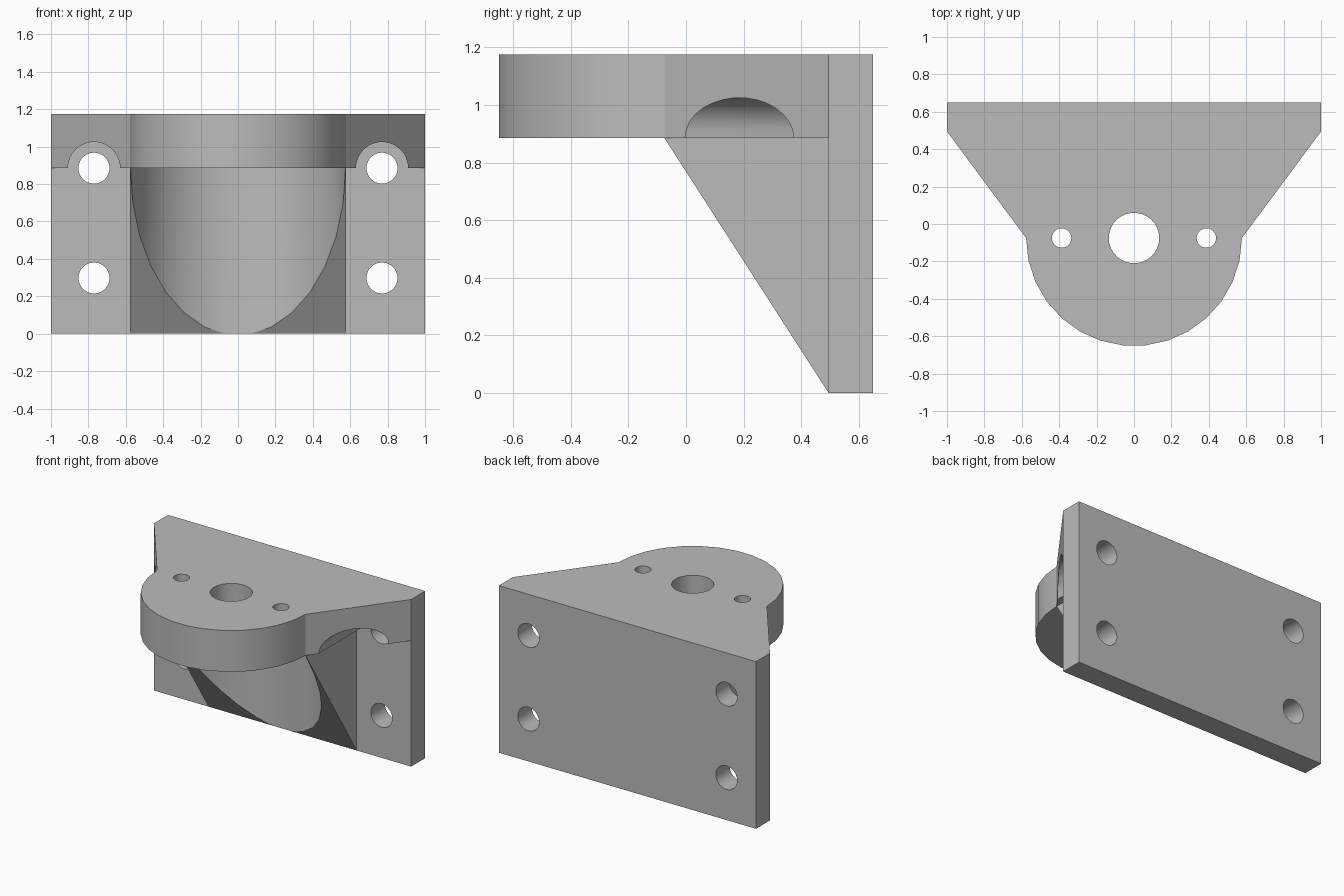
import bpy, bmesh
from math import cos, sin, radians
from mathutils import Matrix

cube = bpy.data.objects.get("Cube")
if cube:
    bpy.data.objects.remove(cube, do_unlink=True)

HALF = 1.0          # half width of the wall plate
BACK, FACE = 0.65, 0.495
TOP, UNDER = 1.175, 0.885
CY, R = -0.075, 0.577   # centre and radius of the rounded shelf nose

grey = bpy.data.materials.new("light grey")
grey.use_nodes = True
GREY = (0.5, 0.5, 0.5, 1)
grey.diffuse_color = GREY
grey.node_tree.nodes["Principled BSDF"].inputs["Base Color"].default_value = GREY


def prism(name, points, offset):
    """Solid made by sweeping a closed outline along an offset."""
    bm = bmesh.new()
    face = bm.faces.new([bm.verts.new(p) for p in points])
    swept = bmesh.ops.extrude_face_region(bm, geom=[face])["geom"]
    verts = [g for g in swept if isinstance(g, bmesh.types.BMVert)]
    bmesh.ops.translate(bm, verts=verts, vec=offset)
    bmesh.ops.recalc_face_normals(bm, faces=bm.faces)
    mesh = bpy.data.meshes.new(name)
    bm.to_mesh(mesh)
    bm.free()
    mesh.materials.append(grey)
    obj = bpy.data.objects.new(name, mesh)
    bpy.context.collection.objects.link(obj)
    return obj


def drill_down(name, x, radius, low, high):
    """Upright cylinder on the nose axis line."""
    ring = [(x + radius * cos(radians(12 * i)), CY + radius * sin(radians(12 * i)), low)
            for i in range(30)]
    return prism(name, ring, (0, 0, high - low))


def drill_back(name, x, z, radius, front, back):
    """Cylinder running front to back."""
    ring = [(x + radius * cos(radians(12 * i)), front, z + radius * sin(radians(12 * i)))
            for i in range(30)]
    return prism(name, ring, (0, back - front, 0))


def combine(body, tool, operation):
    mod = body.modifiers.new("combine", 'BOOLEAN')
    mod.object, mod.operation, mod.solver = tool, operation, 'EXACT'
    bpy.context.view_layer.objects.active = body
    bpy.ops.object.modifier_apply(modifier=mod.name)
    bpy.data.objects.remove(tool, do_unlink=True)


# Wall plate
bracket = prism("mounting_bracket",
                [(-HALF, FACE, 0), (HALF, FACE, 0), (HALF, BACK, 0), (-HALF, BACK, 0)],
                (0, 0, TOP))

# Shelf with tapered sides and rounded nose
nose = [(R * cos(radians(a)), CY + R * sin(radians(a)), UNDER) for a in range(180, 361, 12)]
shelf = prism("shelf", nose + [(HALF, FACE, UNDER), (HALF, BACK, UNDER),
                               (-HALF, BACK, UNDER), (-HALF, FACE, UNDER)],
              (0, 0, TOP - UNDER))

# Sloping gusset, hollowed by an upright cylinder
gusset = prism("gusset", [(-R, FACE, 0), (-R, 0.6, 0), (-R, 0.6, UNDER), (-R, CY, UNDER)],
               (2 * R, 0, 0))
combine(gusset, drill_down("hollow", 0, R - 0.002, -0.1, TOP), 'DIFFERENCE')

# Screw head recesses under the shelf
for x in (-0.77, 0.77):
    combine(shelf, drill_back("recess", x, UNDER, 0.14, -0.5, FACE), 'DIFFERENCE')

combine(bracket, shelf, 'UNION')
combine(bracket, gusset, 'UNION')

# Wall screw holes
for x in (-0.77, 0.77):
    for z in (0.298, UNDER):
        combine(bracket, drill_back("screw_hole", x, z, 0.083, 0.4, 0.8), 'DIFFERENCE')

# Shelf holes
for x, radius in ((0, 0.135), (-0.387, 0.052), (0.387, 0.052)):
    combine(bracket, drill_down("shelf_hole", x, radius, UNDER - 0.1, TOP + 0.1), 'DIFFERENCE')

# Smooth round walls, sharp corners
bpy.ops.object.select_all(action='DESELECT')
bracket.select_set(True)
bpy.context.view_layer.objects.active = bracket
bpy.ops.object.shade_smooth_by_angle(angle=radians(25))
